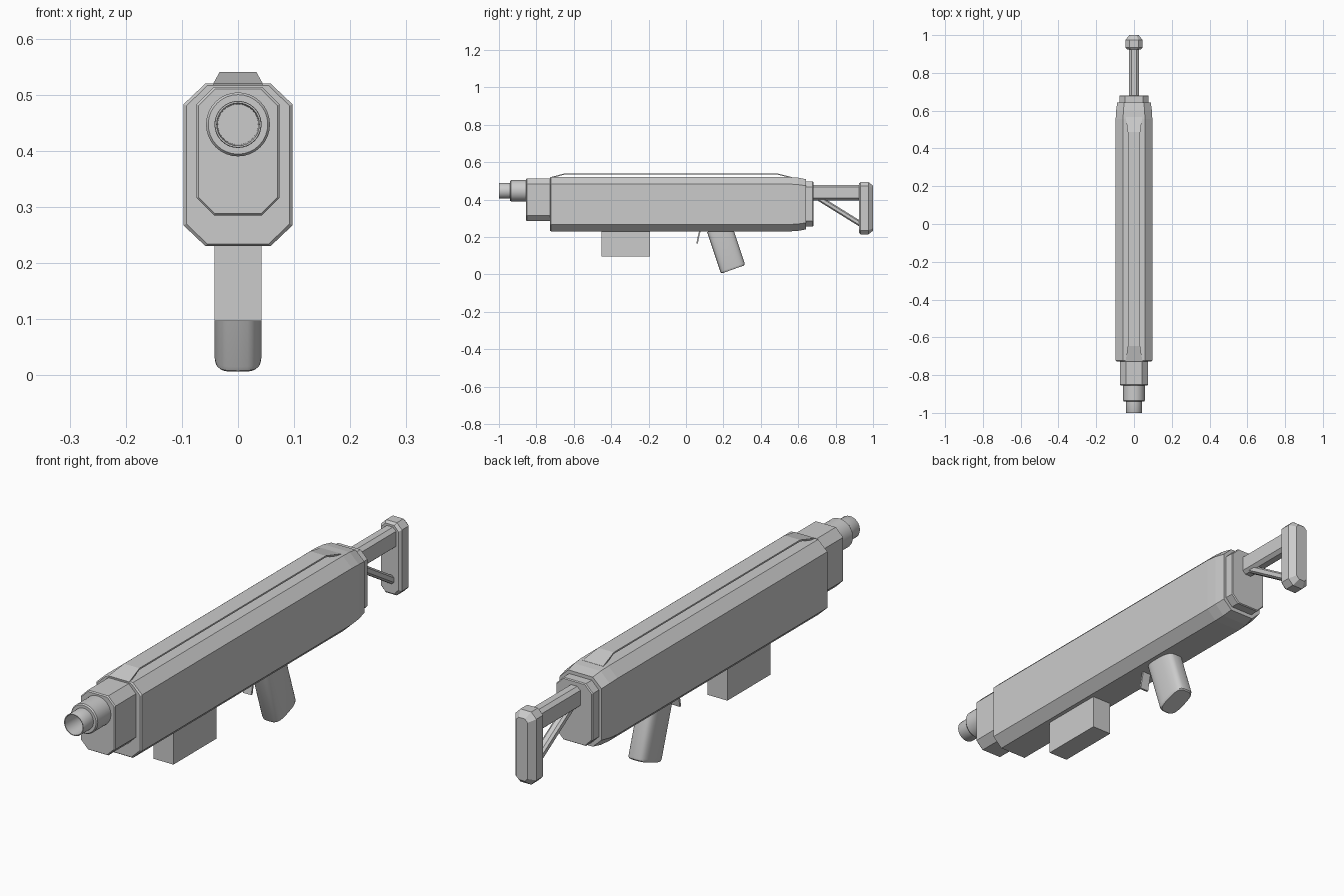
import bpy, bmesh, math
from mathutils import Vector

if "Cube" in bpy.data.objects:
    bpy.data.objects.remove(bpy.data.objects["Cube"])


def loft(name, rings, smooth=False):
    """Skin a list of equal-length point rings and cap both ends."""
    bm = bmesh.new()
    rows = [[bm.verts.new(p) for p in ring] for ring in rings]
    n = len(rows[0])
    for a, b in zip(rows, rows[1:]):
        for i in range(n):
            j = (i + 1) % n
            bm.faces.new((a[i], a[j], b[j], b[i]))
    bm.faces.new(rows[0][::-1])
    bm.faces.new(rows[-1])
    bmesh.ops.recalc_face_normals(bm, faces=bm.faces)
    mesh = bpy.data.meshes.new(name)
    bm.to_mesh(mesh)
    bm.free()
    ob = bpy.data.objects.new(name, mesh)
    bpy.context.collection.objects.link(ob)
    if smooth:
        bpy.ops.object.select_all(action='DESELECT')
        ob.select_set(True)
        bpy.context.view_layer.objects.active = ob
        bpy.ops.object.shade_smooth_by_angle(angle=math.radians(35))
    return ob


def octagon(y, w, z0, z1, cx, cz):
    """Chamfered rectangle in the XZ plane at depth y."""
    half = [(w - cx, z0), (w, z0 + cz), (w, z1 - cz), (w - cx, z1)]
    return [(x, y, z) for x, z in half] + [(-x, y, z) for x, z in reversed(half)]


def circle(y, r, zc=0.447, n=32):
    return [(r * math.cos(2 * math.pi * i / n), y, zc + r * math.sin(2 * math.pi * i / n))
            for i in range(n)]


def box(name, x, y0, y1, z0, z1):
    return loft(name, [[(-x, y, z0), (x, y, z0), (x, y, z1), (-x, y, z1)] for y in (y0, y1)])


# Main housing with a tapered rear
loft("housing", [
    octagon(-0.727, 0.092, 0.234, 0.516, 0.037, 0.036),
    octagon(-0.722, 0.097, 0.230, 0.520, 0.039, 0.037),
    octagon(0.555, 0.097, 0.230, 0.520, 0.039, 0.037),
    octagon(0.60, 0.095, 0.233, 0.517, 0.039, 0.037),
    octagon(0.642, 0.089, 0.241, 0.509, 0.037, 0.035)])

# Front block and rear cap
loft("front_block", [
    octagon(-0.855, 0.070, 0.288, 0.510, 0.029, 0.029),
    octagon(-0.851, 0.074, 0.285, 0.514, 0.031, 0.031),
    octagon(-0.72, 0.074, 0.285, 0.514, 0.031, 0.031)])
loft("rear_cap", [
    octagon(0.635, 0.078, 0.256, 0.496, 0.030, 0.030),
    octagon(0.677, 0.078, 0.256, 0.496, 0.030, 0.030),
    octagon(0.681, 0.075, 0.259, 0.493, 0.029, 0.029)])

# Stepped barrel with a hollow bore
profile = [(-0.84, 0.057), (-0.935, 0.057), (-0.94, 0.053), (-0.94, 0.042),
           (-0.998, 0.042), (-1.0, 0.041), (-1.0, 0.038), (-0.90, 0.036)]
loft("barrel", [circle(y, r) for y, r in profile], smooth=True)

# Raised top strip, bent down and flared at both ends
path = [(-0.725, 0.517, 0.044), (-0.647, 0.537, 0.033), (0.487, 0.537, 0.033), (0.567, 0.517, 0.044)]
loft("top_strip", [[(-w, y, z - 0.003), (w, y, z - 0.003), (w, y, z + 0.003), (-w, y, z + 0.003)]
                   for y, z, w in path])

# Magazine
box("magazine", 0.042, -0.453, -0.192, 0.097, 0.25)

# Raked grip with rounded section
def grip_ring(t, s):
    ring = []
    a0, a1 = Vector((0, 0.190 - 0.077, 0.25)), Vector((0, 0.252, 0.027))
    a0.y = 0.178
    c = a0.lerp(a1, t)
    n = 32
    for i in range(n):
        a = 2 * math.pi * i / n
        u, v = math.cos(a), math.sin(a)
        x = 0.042 * math.copysign(abs(u) ** 0.55, u)
        d = 0.069 * math.copysign(abs(v) ** 0.7, v)
        ring.append((x * s, c.y + d * s * 0.942, c.z + d * s * 0.335))
    return ring

loft("grip", [grip_ring(0, 1), grip_ring(0.95, 1), grip_ring(0.985, 0.97), grip_ring(1, 0.9)], smooth=True)

# Trigger blade
loft("trigger", [[(-0.018, y - 0.004, z), (0.018, y - 0.004, z), (0.018, y + 0.004, z), (-0.018, y + 0.004, z)]
                 for y, z in [(0.076, 0.24), (0.066, 0.20), (0.059, 0.164)]])

# Shoulder stock: bar, diagonal strut and butt plate
loft("stock_bar", [octagon(y, 0.027, 0.396, 0.478, 0.014, 0.012) for y in (0.67, 0.94)])
strut = []
for y, z in [(0.70, 0.414), (0.945, 0.262)]:
    strut.append([(x, y, zz) for x, _, zz in octagon(y, 0.018, z - 0.017, z + 0.017, 0.009, 0.008)])
loft("stock_strut", strut)
loft("butt_plate", [
    octagon(0.924, 0.037, 0.222, 0.486, 0.018, 0.020),
    octagon(0.934, 0.045, 0.214, 0.494, 0.022, 0.022),
    octagon(0.975, 0.045, 0.214, 0.494, 0.022, 0.022),
    octagon(1.0, 0.025, 0.234, 0.474, 0.012, 0.012)])
